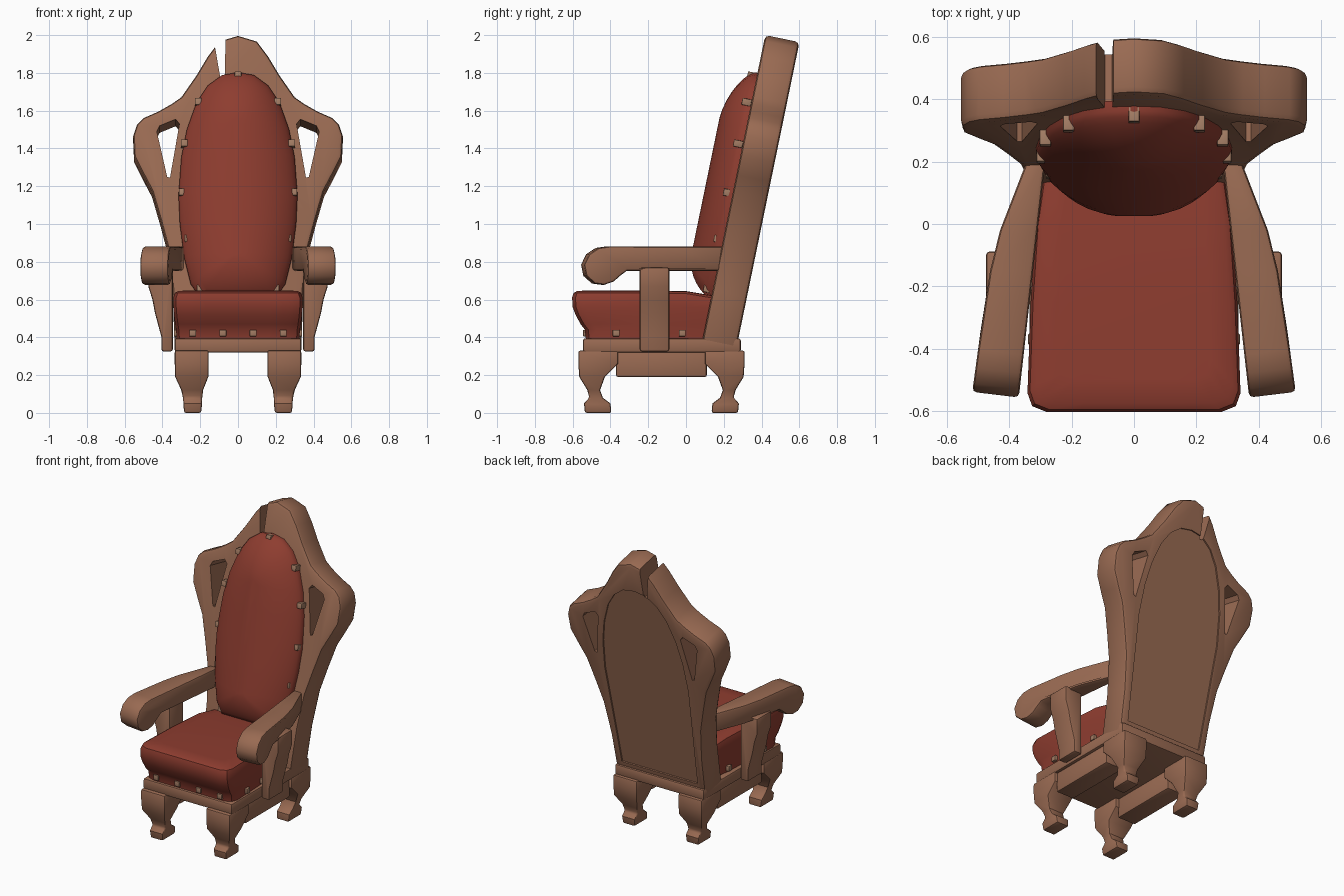
import bpy, bmesh, math

if "Cube" in bpy.data.objects:
    bpy.data.objects.remove(bpy.data.objects["Cube"])


def material(name, rgb):
    m = bpy.data.materials.new(name)
    m.diffuse_color = (*rgb, 1)
    m.use_nodes = True
    m.node_tree.nodes["Principled BSDF"].inputs["Base Color"].default_value = m.diffuse_color
    return m


WOOD = material("brown wood", (0.32, 0.145, 0.085))
RED = material("red upholstery", (0.27, 0.046, 0.029))
STUD = material("tan stud", (0.36, 0.20, 0.125))


def smooth(ob):
    bpy.ops.object.select_all(action='DESELECT')
    ob.select_set(True)
    bpy.context.view_layer.objects.active = ob
    bpy.ops.object.shade_smooth_by_angle(angle=math.radians(38))


def loft(name, loops, mat, bevel=0.0, flip=1):
    """Bridge equal-length loops of points and cap both ends."""
    bm = bmesh.new()
    rings = [[bm.verts.new((x * flip, y, z)) for x, y, z in lp] for lp in loops]
    n = len(rings[0])
    for a, b in zip(rings, rings[1:]):
        for i in range(n):
            j = (i + 1) % n
            bm.faces.new((a[i], a[j], b[j], b[i]))
    bm.faces.new(rings[0])
    bm.faces.new(rings[-1])
    bmesh.ops.recalc_face_normals(bm, faces=bm.faces)
    if bevel:
        edges = [e for e in bm.edges if e.calc_face_angle(0) > math.radians(50)]
        bmesh.ops.bevel(bm, geom=edges, offset=bevel, segments=2, profile=0.5,
                        affect='EDGES', clamp_overlap=True)
    me = bpy.data.meshes.new(name)
    bm.to_mesh(me)
    bm.free()
    me.materials.append(mat)
    ob = bpy.data.objects.new(name, me)
    bpy.context.collection.objects.link(ob)
    smooth(ob)
    return ob


def box(name, x0, x1, y0, y1, z0, z1, mat, bevel=0.0):
    sq = [(x0, y0), (x1, y0), (x1, y1), (x0, y1)]
    return loft(name, [[(x, y, z) for x, y in sq] for z in (z0, z1)], mat, bevel)


def lean(x, z, d):
    """Point on the leaning backrest plane, d behind its front face."""
    return (x, 0.09 + (z - 0.4) * 0.206 + 0.979 * d, z - 0.202 * d)


def slab(name, pts, d0, d1, mat, bevel=0.0):
    return loft(name, [[lean(x, z, d) for x, z in pts] for d in (d0, d1)], mat, bevel)


def mirrored(half):
    return half + [(-x, z) for x, z in reversed(half) if x > 0]


def lerp(table, t):
    for (a, va), (b, vb) in zip(table, table[1:]):
        if t <= b:
            return va + (vb - va) * max(0, (t - a) / (b - a))
    return table[-1][1]


# Backrest frame, with cut-outs, split crest and shallow rear panel
frame = slab("backrest_frame", mirrored([
    (0, 2.0), (0.10, 1.97), (0.16, 1.89), (0.22, 1.79), (0.30, 1.675), (0.35, 1.64),
    (0.42, 1.60), (0.50, 1.565), (0.535, 1.53), (0.555, 1.47), (0.55, 1.36), (0.50, 1.26),
    (0.455, 1.175), (0.41, 1.02), (0.37, 0.87), (0.345, 0.65), (0.335, 0.37)]),
    0, 0.185, WOOD, 0.022)
hole = [(0.43, 1.49), (0.415, 1.52), (0.33, 1.555), (0.31, 1.53), (0.36, 1.245), (0.375, 1.25)]
oval = [(0, 1.8), (0.085, 1.785), (0.16, 1.73), (0.22, 1.64), (0.27, 1.5), (0.30, 1.35),
        (0.315, 1.15), (0.308, 1.0), (0.285, 0.82), (0.25, 0.68), (0.20, 0.61)]
cutters = [
    slab("cut_right", hole, -0.1, 0.3, WOOD),
    slab("cut_left", [(-x, z) for x, z in hole], -0.1, 0.3, WOOD),
    slab("cut_crest", [(-0.146, 2.08), (-0.064, 2.08), (-0.07, 1.77), (-0.093, 1.77)], -0.1, 0.3, WOOD),
    slab("cut_panel", mirrored(oval[:8] + [(0.295, 0.7), (0.285, 0.46)]), 0.175, 0.3, WOOD)]
for c in cutters:
    mod = frame.modifiers.new("cut", 'BOOLEAN')
    mod.object, mod.operation, mod.solver = c, 'DIFFERENCE', 'EXACT'
    bpy.context.view_layer.objects.active = frame
    bpy.ops.object.modifier_apply(modifier=mod.name)
    bpy.data.objects.remove(c)
smooth(frame)

# Backrest cushion: oval rings shrinking towards a vertical spine
rings = [[lean(x, z, 0.02) for x, z in mirrored(oval)]]
for s in (1, 0.97, 0.92, 0.84, 0.72, 0.58, 0.42, 0.25, 0.1):
    h = 0.015 + 0.135 * (1 - s * s) ** 0.75
    ring = []
    for x, z in mirrored(oval):
        c = min(max(z, 0.82), 1.5)
        ring.append(lean(x * s, c + (z - c) * s, -h))
    rings.append(ring)
loft("backrest_cushion", rings, RED)

# Seat cushion: tapered rounded outline bulging over the base
def seat_ring(w, yf, z, drop=0.0):
    side = [(w * 0.5, yf), (w - 0.06, yf), (w - 0.015, yf + 0.018), (w, yf + 0.06),
            (w * 0.97, -0.25), (w * 0.92, 0.0), (w * 0.86, 0.14)]
    pts = side + [(-x, y) for x, y in reversed(side)]
    return [(x, y, z - drop * max(0, y + 0.02) / 0.12) for x, y in pts]


loft("seat_cushion", [seat_ring(*r) for r in (
    (0.325, -0.53, 0.39), (0.328, -0.535, 0.44), (0.333, -0.558, 0.47), (0.339, -0.585, 0.52),
    (0.342, -0.60, 0.56), (0.342, -0.603, 0.61, 0.02), (0.334, -0.595, 0.635, 0.02),
    (0.315, -0.575, 0.646, 0.02), (0.25, -0.5, 0.648, 0.02))], RED)

# Upholstery studs
for i, (x, z) in enumerate([(0, 1.78), (0.21, 1.64), (0.285, 1.42), (0.295, 1.16),
                            (0.265, 0.915), (0.2, 0.65)]):
    for s in ((1, -1) if x else (1,)):
        a = 0.018
        slab(f"back_stud_{i}_{s}", [(s * x - a, z - a), (s * x + a, z - a),
             (s * x + a, z + a), (s * x - a, z + a)], 0.0, -0.05, STUD, 0.004)
for i, x in enumerate((-0.24, -0.08, 0.08, 0.24)):
    box(f"seat_front_stud_{i}", x - 0.018, x + 0.018, -0.545, -0.51, 0.405, 0.44, STUD, 0.004)
for i, (y, x) in enumerate(((-0.37, 0.324), (-0.195, 0.318), (-0.02, 0.306))):
    for s in (1, -1):
        box(f"seat_side_stud_{i}_{s}", s * x - 0.016, s * x + 0.016, y - 0.018, y + 0.018,
            0.405, 0.44, STUD, 0.004)

# Base slab
box("seat_base", -0.335, 0.335, -0.545, 0.29, 0.32, 0.395, WOOD, 0.012)

# Legs, side rails, arm posts and armrests
LEG = [(0.33, 0.155, 0.335, -0.57, -0.36), (0.26, 0.155, 0.335, -0.57, -0.36),
       (0.19, 0.157, 0.333, -0.565, -0.43), (0.12, 0.185, 0.30, -0.522, -0.455),
       (0.08, 0.19, 0.29, -0.512, -0.44), (0.05, 0.19, 0.29, -0.54, -0.40),
       (0.0, 0.195, 0.285, -0.535, -0.395)]
POST = [(0.345, 0.325), (0.405, 0.325), (0.405, 0.40), (0.44, 0.53), (0.453, 0.60),
        (0.475, 0.67), (0.475, 0.77), (0.345, 0.77)]
ARM = [(0.2, 0.88), (-0.02, 0.88), (-0.15, 0.88), (-0.42, 0.882), (-0.48, 0.873), (-0.53, 0.84),
       (-0.557, 0.785), (-0.545, 0.725), (-0.50, 0.685), (-0.45, 0.678), (-0.40, 0.695),
       (-0.36, 0.73), (-0.33, 0.752), (-0.15, 0.752), (-0.02, 0.752), (0.18, 0.752)]
INNER = [(-0.56, 0.37), (0.2, 0.285)]
OUTER = [(-0.56, 0.52), (-0.15, 0.462), (-0.02, 0.43), (0.2, 0.345)]
for side, s in (("right", 1), ("left", -1)):
    for end in ("front", "back"):
        loops = []
        for z, x0, x1, y0, y1 in LEG:
            if end == "back":
                y0, y1 = -0.26 - y0, -0.26 - y1
            loops.append([(x0, y0, z), (x1, y0, z), (x1, y1, z), (x0, y1, z)])
        loft(f"{end}_leg_{side}", loops, WOOD, 0.01, s)
    rail = sorted((s * 0.18, s * 0.315))
    box(f"side_rail_{side}", *rail, -0.37, 0.11, 0.19, 0.33, WOOD, 0.01)
    loft(f"arm_post_{side}", [[(x, y, z) for x, z in POST] for y in (-0.245, -0.088)],
         WOOD, 0.012, s)
    loft(f"armrest_{side}", [
        [(lerp(INNER, y), y, z) for y, z in ARM],
        [(lerp(OUTER, y), y + (0.018 if y < -0.3 else 0), z) for y, z in ARM]], WOOD, 0.014, s)
